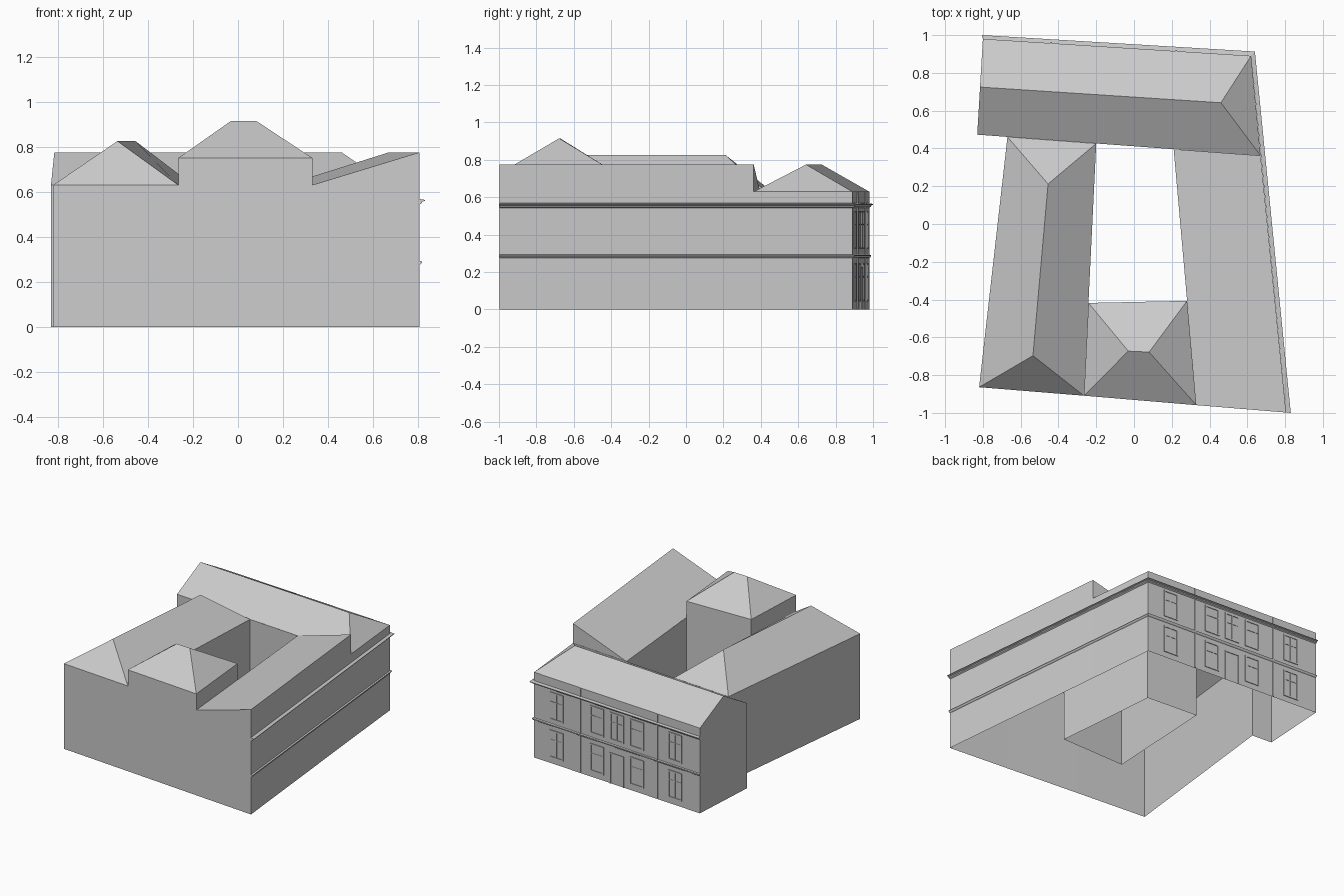
import bpy, bmesh
from mathutils import Vector, Matrix

if "Cube" in bpy.data.objects:
    bpy.data.objects.remove(bpy.data.objects["Cube"])


def finish(name, bm):
    bmesh.ops.remove_doubles(bm, verts=bm.verts, dist=1e-5)
    bmesh.ops.recalc_face_normals(bm, faces=bm.faces)
    me = bpy.data.meshes.new(name)
    bm.to_mesh(me)
    bm.free()
    ob = bpy.data.objects.new(name, me)
    bpy.context.collection.objects.link(ob)
    return ob


def face(bm, pts):
    return bm.faces.new([bm.verts.new(p) for p in pts])


def wing(name, corners, eaves, walls, roof, tops, part_walls=()):
    """Open-bottomed wing. walls: edge index -> base height; roof: loops into eaves + tops;
    part_walls: plan segments walled up to the eave where only part of an edge is exposed."""
    bm = bmesh.new()
    top = [Vector((*c, z)) for c, z in zip(corners, eaves)] + [Vector(t) for t in tops]
    for i, z0 in walls.items():
        j = (i + 1) % 4
        pts = [(*corners[i], z0), (*corners[j], z0)]
        pts += [top[k] for k in (j, i) if top[k].z > z0 + 1e-4]
        face(bm, pts)
    for p, q in part_walls:
        face(bm, [(*p, 0), (*q, 0), (*q, EAVE), (*p, EAVE)])
    for loop in roof:
        face(bm, [top[k] for k in loop])
    finish(name, bm)


# Shared plan points
A, B, C, D = (.805, -.998), (.62, .89), (-.80, .98), (-.83, .473)
E = (.67, .362)
L0, L1 = (-.82, -.864), (-.67, .461)
M0, M1 = (-.265, -.909), (.33, -.959)
Y0, Y1, Y2, Y3 = (-.241, -.418), (.281, -.407), (.21, .396), (-.20, .426)
EAVE = .63

# Back wing: hip at the right end, gable at the left end
wing("back_wing", [D, E, B, C], [EAVE] * 4, {1: 0, 2: 0, 3: 0},
     [(0, 1, 4, 5), (1, 2, 4), (2, 3, 5, 4), (3, 0, 5)],
     [(.46, .642, .775), (-.815, .725, .775)], [(D, L1), (Y3, Y2)])

# Left wing: hipped at both ends
wing("left_wing", [L0, M0, Y3, L1], [EAVE] * 4, {0: 0, 3: 0},
     [(0, 1, 4), (1, 2, 5, 4), (2, 3, 5), (3, 0, 4, 5)],
     [(-.535, -.697, .825), (-.455, .212, .825)], [(Y0, Y3)])

# Raised central pavilion with a short ridge
wing("front_pavilion", [M0, M1, Y1, Y0], [.75] * 4, {0: 0, 1: EAVE, 2: 0, 3: EAVE},
     [(0, 1, 5, 4), (1, 2, 5), (2, 3, 4, 5), (3, 0, 4)],
     [(-.03, -.673, .915), (.08, -.678, .915)])

# Right wing: single pitch falling to the courtyard
wing("right_wing", [M1, A, E, Y2], [EAVE, .775, .775, EAVE], {0: 0, 2: EAVE},
     [(0, 1, 2, 3)], [], [(Y1, Y2)])

# Long outer wall of the right wing
bm = bmesh.new()
face(bm, [(*A, 0), (*E, 0), (*E, .775), (*A, .775)])
finish("right_outer_wall", bm)


# String course and cornice wrap the right and back sides with a mitred corner
def moulding(name, profile):
    inner = [Vector(p) for p in (A, B, C)]
    outer = [Vector(p) for p in ((.83, -1.0), (.64, .913), (-.805, 1.0))]
    bm = bmesh.new()
    rings = [[bm.verts.new((*p.lerp(q, t), z)) for t, z in profile] for p, q in zip(inner, outer)]
    n = len(profile)
    for r0, r1 in zip(rings, rings[1:]):
        for k in range(n):
            bm.faces.new((r0[k], r0[(k + 1) % n], r1[(k + 1) % n], r1[k]))
    bm.faces.new(rings[0])
    bm.faces.new(rings[-1])
    finish(name, bm)


moulding("string_course", [(0, .275), (.25, .279), (.5, .287), (.5, .291), (0, .294)])
moulding("cornice", [(0, .543), (.4, .549), (.5, .556), (1, .56), (1, .564), (0, .568)])

# Back facade details, placed in a frame running along the wall
b, c = Vector((*B, 0)), Vector((*C, 0))
LEN = (c - b).length
u_axis = (c - b).normalized()
n_axis = Vector((u_axis.y, -u_axis.x, 0))
WALL = Matrix((u_axis, n_axis, Vector((0, 0, 1)))).transposed().to_4x4()
WALL.translation = b


def bar(bm, u, z, w, h, d):
    m = WALL @ Matrix.Translation((u, d / 2, z)) @ Matrix.Diagonal((w, d, h, 1))
    bmesh.ops.create_cube(bm, size=1, matrix=m)


def window(name, u, z, w, h, mullion):
    bm = bmesh.new()
    t = .01
    for s in (-1, 1):
        bar(bm, u + s * (w - t) / 2, z, t, h, .005)
        bar(bm, u, z + s * (h - t) / 2, w - 2 * t, t, .005)
    if mullion:
        bar(bm, u, z, .008, h - 2 * t, .004)
    bar(bm, u, z + .03, w - 2 * t, .006, .003)
    finish(name, bm)


for floor, z in (("lower", .145), ("upper", .425)):
    for i, f in enumerate((.135, .38, .5, .62, .85)):
        if floor == "lower" and i == 2:
            continue
        window(f"{floor}_window_{i + 1}", f * LEN, z, .118, .205, i in (0, 2, 4))

# Plain door surround
bm = bmesh.new()
for s in (-1, 1):
    bar(bm, .5 * LEN + s * .057, .11, .008, .22, .005)
bar(bm, .5 * LEN, .224, .122, .008, .005)
finish("door_surround", bm)

# Slim vertical strips dividing the facade into three bays
for i, f in enumerate((.28, .745)):
    bm = bmesh.new()
    bar(bm, f * LEN, .315, .008, .62, .006)
    finish(f"bay_strip_{i + 1}", bm)
